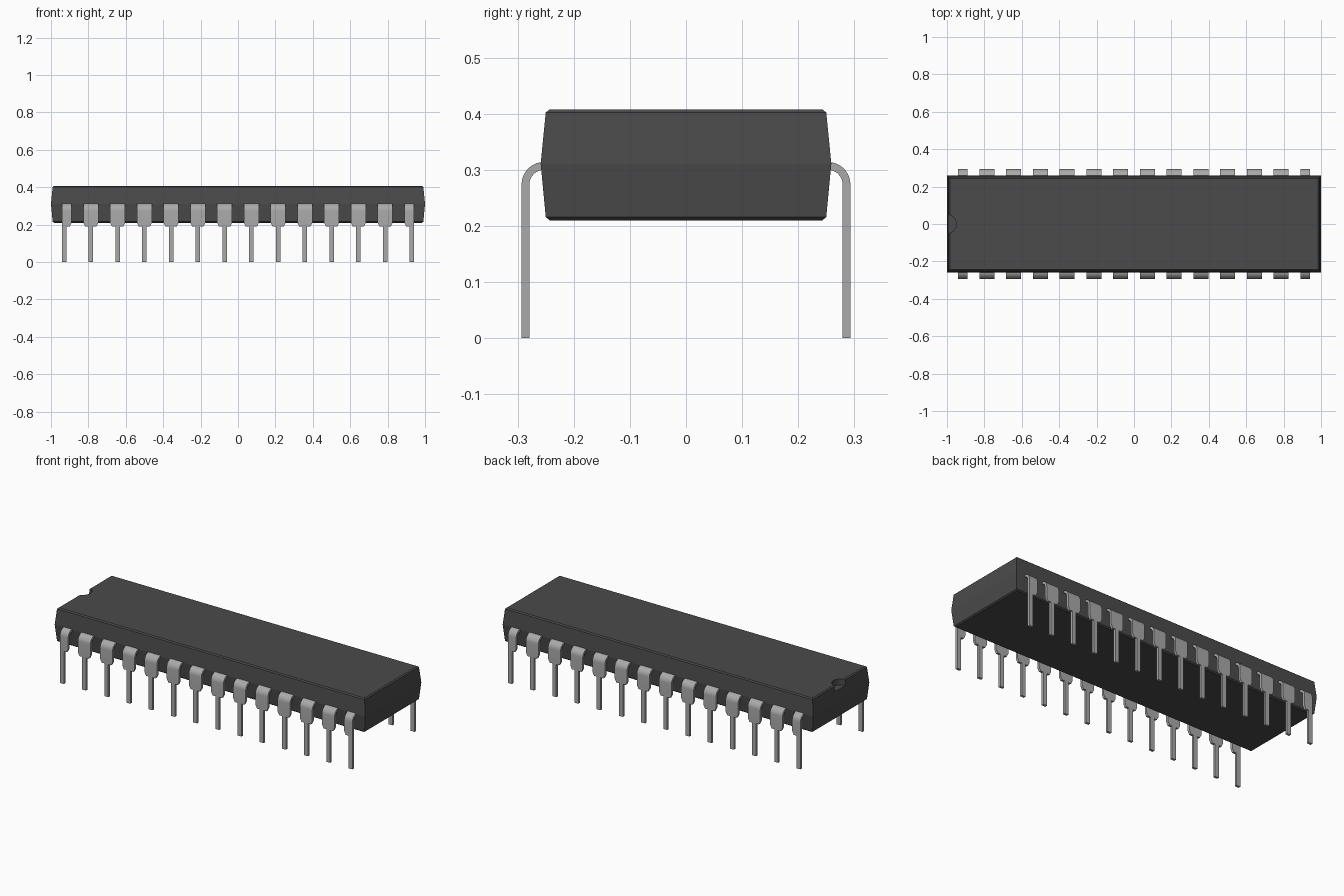
import bpy, bmesh, math
from mathutils import Vector

if "Cube" in bpy.data.objects:
    bpy.data.objects.remove(bpy.data.objects["Cube"])


def material(name, value, metallic=0.0):
    mat = bpy.data.materials.new(name)
    mat.use_nodes = True
    color = (value, value, value, 1)
    mat.diffuse_color = color
    mat.node_tree.nodes["Principled BSDF"].inputs["Base Color"].default_value = color
    return mat


plastic = material("dark grey plastic", 0.07)
metal = material("light grey metal", 0.4)


def finish(name, bm, mat):
    bmesh.ops.recalc_face_normals(bm, faces=bm.faces)
    mesh = bpy.data.meshes.new(name)
    bm.to_mesh(mesh)
    bm.free()
    mesh.materials.append(mat)
    obj = bpy.data.objects.new(name, mesh)
    bpy.context.collection.objects.link(obj)
    return obj


def loft(bm, rings):
    """Skin a list of closed rings of points and cap both ends."""
    rings = [[bm.verts.new(p) for p in ring] for ring in rings]
    for a, b in zip(rings, rings[1:]):
        n = len(a)
        for i in range(n):
            j = (i + 1) % n
            bm.faces.new((a[i], a[j], b[j], b[i]))
    bm.faces.new(rings[0])
    bm.faces.new(rings[-1])


# Moulded package: stacked rectangles with draft angle and chamfered rims
HALF_X, HALF_Y = 1.0, 0.259
LAYERS = [(0.21, 0.016), (0.216, 0.009), (0.311, 0), (0.402, 0.009), (0.408, 0.016)]
bm = bmesh.new()
loft(bm, [[(sx * (HALF_X - inset), sy * (HALF_Y - inset), z)
           for sx, sy in ((-1, -1), (1, -1), (1, 1), (-1, 1))]
          for z, inset in LAYERS])
body = finish("package_body", bm, plastic)

# Orientation notch cut into the left-hand end of the top
bpy.ops.mesh.primitive_cylinder_add(vertices=32, radius=0.05, depth=0.1,
                                    location=(-1, 0, 0.423))
cutter = bpy.context.object
cutter.name = "notch_cutter"
cutter.data.materials.append(plastic)
cutter.hide_render = True
cutter.hide_viewport = True
cut = body.modifiers.new("notch", "BOOLEAN")
cut.operation = "DIFFERENCE"
cut.solver = "EXACT"
cut.object = cutter

# Leads: a bent strip with wide shoulders above a slim leg
PINS, PITCH = 14, 0.143
WIDE, TAPER, SLIM = 0.04, 0.03, 0.0125
THICK, RADIUS = 0.014, 0.033
BEND = Vector((0.253, 0.274))


def stations():
    """Centre line points as (y, z), outward normal and half width."""
    yield Vector((0.24, BEND.y + RADIUS)), Vector((0, 1)), WIDE
    for i in range(11):
        a = math.pi / 2 * (1 - i / 10)
        normal = Vector((math.cos(a), math.sin(a)))
        yield BEND + normal * RADIUS, normal, WIDE
    for z, half in ((0.21, WIDE), (0.19, TAPER), (0.19, SLIM), (0, SLIM)):
        yield Vector((BEND.x + RADIUS, z)), Vector((1, 0)), half


def lead(name, x, side, left, right):
    """left and right cap the half width towards -x and +x."""
    rings = []
    for centre, normal, half in stations():
        outer = centre + normal * THICK / 2
        inner = centre - normal * THICK / 2
        x0, x1 = x - min(half, left), x + min(half, right)
        rings.append([(px, side * p.x, p.y) for px, p in
                      ((x0, outer), (x1, outer), (x1, inner), (x0, inner))])
    bm = bmesh.new()
    loft(bm, rings)
    obj = finish(name, bm, metal)
    bpy.ops.object.select_all(action="DESELECT")
    obj.select_set(True)
    bpy.context.view_layer.objects.active = obj
    bpy.ops.object.shade_smooth_by_angle(angle=math.radians(25))


for side, row in ((-1, "front"), (1, "back")):
    for i in range(PINS):
        lead(f"{row}_lead_{i + 1}", (i - (PINS - 1) / 2) * PITCH, side,
             SLIM if i == 0 else WIDE, SLIM if i == PINS - 1 else WIDE)
